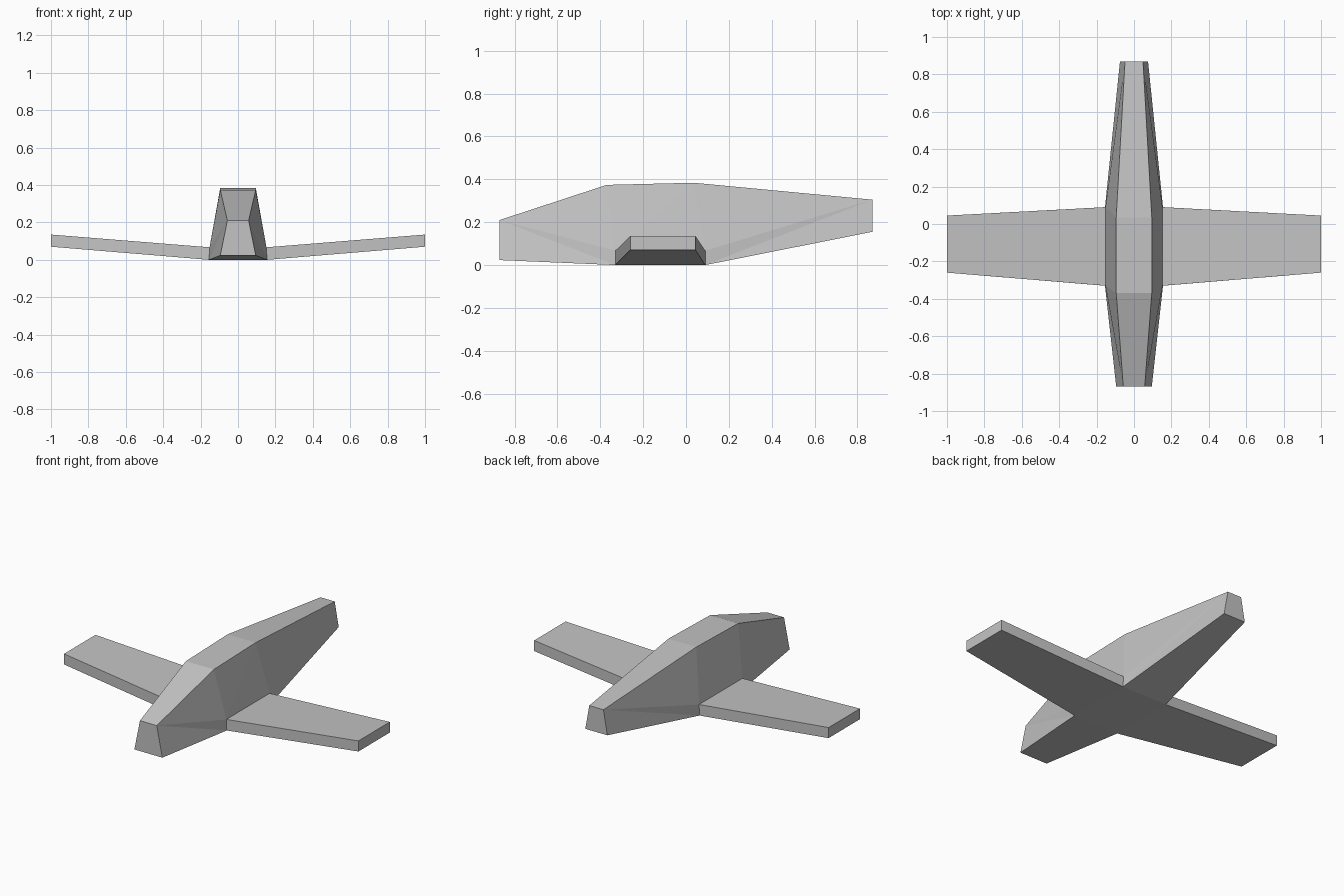
import bpy
import bmesh

cube = bpy.data.objects.get("Cube")
if cube:
    bpy.data.objects.remove(cube, do_unlink=True)

grey = bpy.data.materials.new("plain_grey")
grey.use_nodes = True
colour = (0.55, 0.55, 0.55, 1)
grey.diffuse_color = colour
grey.node_tree.nodes["Principled BSDF"].inputs["Base Color"].default_value = colour


def add_object(name, bm):
    bmesh.ops.recalc_face_normals(bm, faces=bm.faces[:])
    mesh = bpy.data.meshes.new(name)
    bm.to_mesh(mesh)
    bm.free()
    mesh.materials.append(grey)
    obj = bpy.data.objects.new(name, mesh)
    bpy.context.collection.objects.link(obj)
    return obj


# Fuselage corner points on the left side: half width, y, z
corners = {
    "nose_low": (0.095, -0.87, 0.023),
    "nose_top": (0.057, -0.87, 0.21),
    "front_low": (0.155, -0.33, 0),
    "front_mid": (0.152, -0.33, 0.067),
    "front_top": (0.095, -0.37, 0.374),
    "rear_low": (0.155, 0.09, 0),
    "rear_mid": (0.152, 0.09, 0.067),
    "rear_top": (0.095, 0.035, 0.384),
    "tail_low": (0.075, 0.87, 0.155),
    "tail_top": (0.048, 0.87, 0.305),
}

# Side panels, with creases running from the wing roots to nose and tail
side_panels = [
    "nose_low front_low nose_top",
    "nose_top front_low front_mid",
    "nose_top front_mid front_top",
    "front_mid rear_mid rear_top",
    "front_mid rear_top front_top",
    "front_low rear_low rear_mid front_mid",
    "rear_low tail_low tail_top",
    "rear_low tail_top rear_mid",
    "rear_mid tail_top rear_top",
]

bm = bmesh.new()
sides = [
    {key: bm.verts.new((s * x, y, z)) for key, (x, y, z) in corners.items()}
    for s in (1, -1)
]
for side in sides:
    for panel in side_panels:
        bm.faces.new([side[key] for key in panel.split()])

# Ring of panels across the body: belly, tail end, back and nose end
ring = ["nose_low", "front_low", "rear_low", "tail_low",
        "tail_top", "rear_top", "front_top", "nose_top"]
left, right = sides
for a, b in zip(ring, ring[1:] + ring[:1]):
    bm.faces.new((left[a], left[b], right[b], right[a]))
add_object("fuselage", bm)


# Tapered, upswept wings
def add_wing(name, s):
    bm = bmesh.new()
    root, tip = [
        [bm.verts.new((s * x, y, z)) for x, y, z in
         ((x, front, low), (x, back, low), (x_top, back, high), (x_top, front, high))]
        for x, x_top, front, back, low, high in
        ((0.155, 0.152, -0.33, 0.09, 0, 0.067), (1, 1, -0.26, 0.045, 0.07, 0.135))
    ]
    for i in range(4):
        j = (i + 1) % 4
        bm.faces.new((root[i], root[j], tip[j], tip[i]))
    bm.faces.new(tip)
    bm.faces.new(root)
    add_object(name, bm)


add_wing("left_wing", 1)
add_wing("right_wing", -1)
